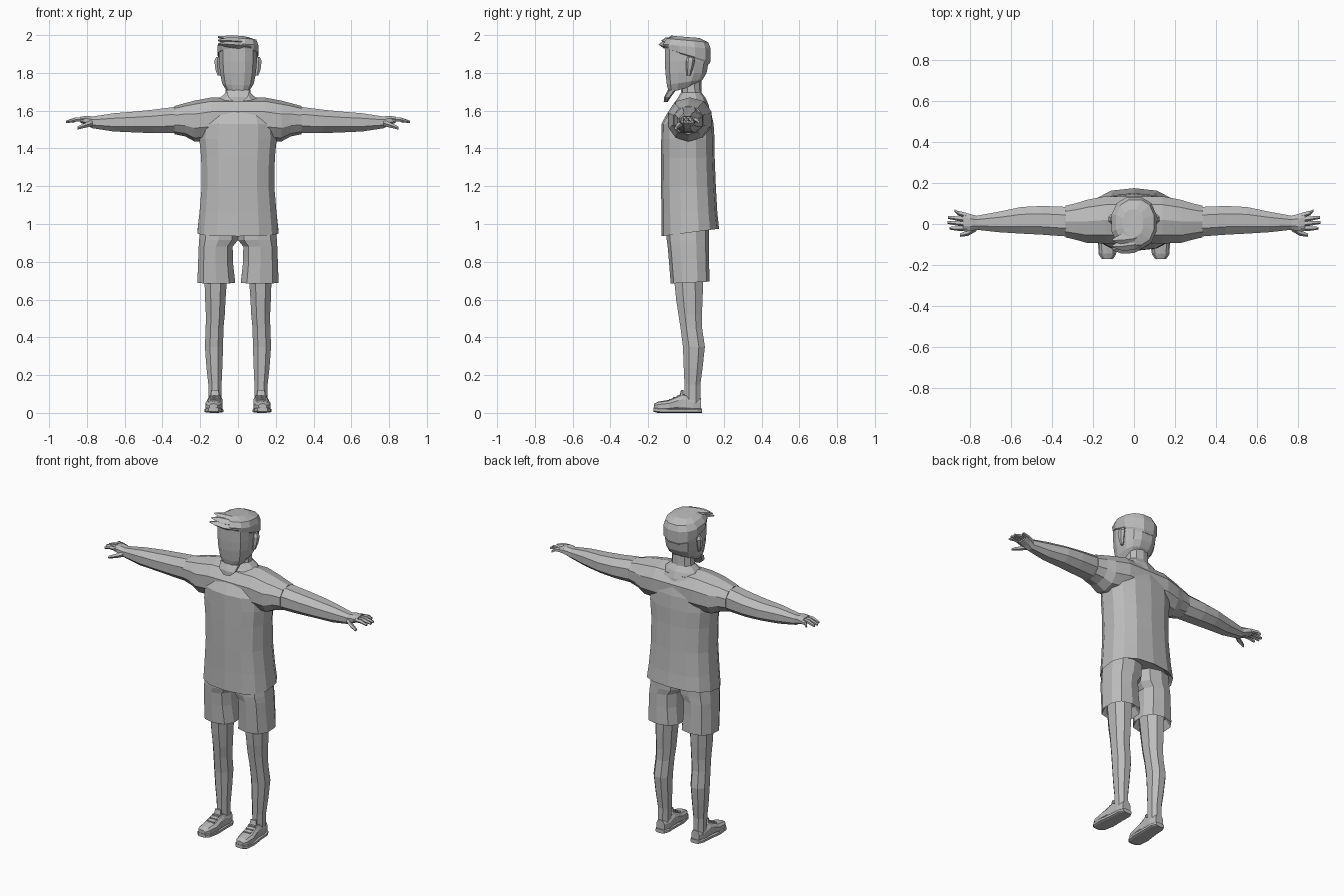
import bpy, bmesh, math

grey = bpy.data.materials.new("plain grey")
grey.diffuse_color = (0.5, 0.5, 0.5, 1)


def loft(name, rings, axis="z", n=10, p=2.0, mirror=False):
    """Skin rounded sections (pos, centre_a, centre_b, radius_a, radius_b[, tilt])."""
    unit = []
    for i in range(n):
        t = 2 * math.pi * (i + 0.5) / n
        c, s = math.cos(t), math.sin(t)
        unit.append((math.copysign(abs(c) ** (2 / p), c), math.copysign(abs(s) ** (2 / p), s)))
    mu, mv = max(u for u, v in unit), max(v for u, v in unit)
    bm = bmesh.new()
    loops = []
    for r in rings:
        pos, a, b, ra, rb = r[:5]
        tilt = r[5] if len(r) > 5 else 0
        loop = []
        for u, v in unit:
            A, B = a + ra * u / mu, b + rb * v / mv
            P = pos + tilt * v / mv
            co = {"x": (P, A, B), "y": (A, P, B), "z": (A, B, P)}[axis]
            loop.append(bm.verts.new(co))
        loops.append(loop)
    for l0, l1 in zip(loops, loops[1:]):
        for i in range(n):
            j = (i + 1) % n
            bm.faces.new((l0[i], l0[j], l1[j], l1[i]))
    bm.faces.new(loops[0][::-1])
    bm.faces.new(loops[-1])
    bmesh.ops.recalc_face_normals(bm, faces=bm.faces)
    me = bpy.data.meshes.new(name)
    bm.to_mesh(me)
    bm.free()
    me.materials.append(grey)
    ob = bpy.data.objects.new(name, me)
    bpy.context.collection.objects.link(ob)
    if mirror:
        m = ob.modifiers.new("mirror", "MIRROR")
        m.use_mirror_merge = False
    return ob


# shirt: body, joined with the shoulders and sleeves
shirt = loft("shirt", [
    (0.99, 0, 0.02, 0.19, 0.13), (0.955, 0, 0.022, 0.215, 0.153, 0.02),
    (1.06, 0, 0.018, 0.204, 0.148), (1.2, 0, 0.013, 0.192, 0.145),
    (1.35, 0, 0.01, 0.195, 0.142), (1.45, 0, 0.01, 0.205, 0.141),
    (1.53, 0, 0.008, 0.2, 0.138), (1.59, 0, 0.018, 0.175, 0.115),
    (1.645, 0, 0.03, 0.13, 0.08)], n=14, p=2.5)
half = [(0.335, 0.012, 1.55, 0.077, 0.075), (0.28, 0.012, 1.552, 0.09, 0.088),
        (0.23, 0.013, 1.545, 0.105, 0.108), (0.14, 0.02, 1.555, 0.115, 0.115)]
shoulders = loft("shoulder_helper", half + [(-r[0],) + r[1:] for r in half[::-1]], "x", 10, 2.2)
shoulders.hide_render = True
shoulders.hide_viewport = True
union = shirt.modifiers.new("join", "BOOLEAN")
union.operation, union.object, union.solver = "UNION", shoulders, "EXACT"

# arms, palms and fingers
loft("arms", [
    (0.3, 0.012, 1.55, 0.07, 0.066), (0.34, 0.012, 1.55, 0.072, 0.069),
    (0.45, 0.018, 1.543, 0.07, 0.062), (0.55, 0.018, 1.54, 0.065, 0.055),
    (0.66, 0.01, 1.538, 0.05, 0.048), (0.77, 0.006, 1.538, 0.034, 0.031),
    (0.8, 0.007, 1.548, 0.042, 0.025), (0.835, 0.012, 1.552, 0.044, 0.016)], "x", 8, 2.2, True)
for name, y0, y1, tip in [("index_fingers", -0.022, -0.02, 0.9), ("middle_fingers", 0.0, 0.008, 0.91),
                          ("ring_fingers", 0.022, 0.033, 0.908), ("little_fingers", 0.043, 0.066, 0.875)]:
    loft(name, [(0.815, y0, 1.553, 0.011, 0.012), (0.86, (y0 + y1) / 2, 1.553, 0.01, 0.011),
                (tip, y1, 1.541, 0.006, 0.007)], "x", 5, 2, True)
loft("thumbs", [(0.77, -0.018, 1.535, 0.014, 0.016), (0.81, -0.042, 1.522, 0.013, 0.013),
                (0.85, -0.054, 1.508, 0.007, 0.008)], "x", 5, 2, True)

# shorts with hollow hems
loft("shorts", [
    (0.74, 0.115, 0.02, 0.075, 0.08), (0.69, 0.115, 0.022, 0.1, 0.103, 0.005),
    (0.8, 0.119, 0.016, 0.092, 0.106), (0.88, 0.118, 0.012, 0.09, 0.109),
    (0.915, 0.103, 0.01, 0.103, 0.112), (1.02, 0.095, 0.01, 0.1, 0.112)], n=10, p=2.5, mirror=True)

# legs
loft("legs", [
    (0.05, 0.122, 0.035, 0.034, 0.042), (0.15, 0.122, 0.034, 0.035, 0.042),
    (0.24, 0.125, 0.038, 0.042, 0.05), (0.35, 0.127, 0.042, 0.048, 0.058),
    (0.45, 0.124, 0.028, 0.047, 0.057), (0.52, 0.12, 0.022, 0.05, 0.062),
    (0.6, 0.12, 0.018, 0.054, 0.07), (0.76, 0.117, 0.012, 0.062, 0.08)], n=8, p=2.2, mirror=True)

# shoes: sole, upper, laces
loft("soles", [
    (-0.172, 0.13, 0.017, 0.026, 0.011), (-0.15, 0.13, 0.014, 0.042, 0.014),
    (-0.09, 0.127, 0.012, 0.05, 0.012), (0.0, 0.122, 0.012, 0.043, 0.012),
    (0.06, 0.12, 0.012, 0.042, 0.012), (0.086, 0.12, 0.012, 0.028, 0.012)], "y", 10, 4, True)
loft("shoes", [
    (-0.17, 0.13, 0.033, 0.022, 0.016), (-0.145, 0.13, 0.034, 0.038, 0.026),
    (-0.09, 0.127, 0.037, 0.046, 0.032), (-0.04, 0.123, 0.048, 0.041, 0.044),
    (-0.015, 0.122, 0.052, 0.039, 0.05), (0.04, 0.12, 0.042, 0.039, 0.04),
    (0.08, 0.12, 0.042, 0.027, 0.037)], "y", 10, 2.6, True)
loft("shoe_tongues", [(0.07, 0.122, -0.025, 0.026, 0.016), (0.122, 0.122, -0.02, 0.018, 0.006)],
     "z", 6, 3, True)
for i, (y, z) in enumerate([(-0.085, 0.069), (-0.062, 0.079), (-0.04, 0.091)]):
    loft(f"laces_{i + 1}", [(0.101, y, z, 0.006, 0.005), (0.147, y, z, 0.006, 0.005)], "x", 4, 2, True)

# neck flaring out to the collar
loft("neck", [
    (1.56, 0, 0.005, 0.13, 0.12), (1.625, 0, 0.024, 0.13, 0.098), (1.665, 0, 0.03, 0.098, 0.075),
    (1.695, 0, 0.028, 0.066, 0.055), (1.8, 0, 0.025, 0.058, 0.055)], n=10, p=2.2)

# head with a squared jaw, and a pointed beard
loft("head", [
    (1.715, 0, -0.018, 0.062, 0.073, 0.022), (1.75, 0, -0.006, 0.084, 0.095, 0.015),
    (1.8, 0, 0.0, 0.095, 0.109), (1.86, 0, 0.004, 0.1, 0.116),
    (1.93, 0, 0.006, 0.101, 0.118), (1.965, 0, 0.01, 0.085, 0.1)], n=12, p=2.7)
loft("beard", [
    (1.645, 0, -0.108, 0.022, 0.01), (1.672, 0, -0.098, 0.052, 0.018),
    (1.71, 0, -0.074, 0.062, 0.022)], n=6, p=2.6)
loft("ears", [
    (1.785, 0.1, 0.014, 0.008, 0.01), (1.82, 0.107, 0.018, 0.013, 0.018),
    (1.865, 0.11, 0.024, 0.015, 0.024), (1.885, 0.106, 0.024, 0.009, 0.014)], n=6, mirror=True)

# hair cap, lower at the nape, with swept locks at the front
loft("hair", [
    (1.885, 0, 0.012, 0.098, 0.11, -0.04), (1.895, 0, 0.008, 0.107, 0.122, -0.035),
    (1.94, 0, 0.005, 0.109, 0.126, -0.012), (1.972, 0.005, 0.008, 0.092, 0.11, -0.01),
    (1.99, -0.005, 0.005, 0.05, 0.065, -0.005)], n=12, p=2.4)
for i, (y, z, tip) in enumerate([(-0.115, 1.948, 1.952), (-0.1, 1.968, 1.972), (-0.07, 1.978, 1.99)]):
    loft(f"hair_lock_{i + 1}", [
        (0.07, y + 0.03, z - 0.01, 0.015, 0.01), (0.0, y + 0.01, z, 0.03, 0.019),
        (-0.06, y, z + 0.004, 0.024, 0.015), (-0.106, y - 0.008, tip, 0.004, 0.004)], "x", 5)
